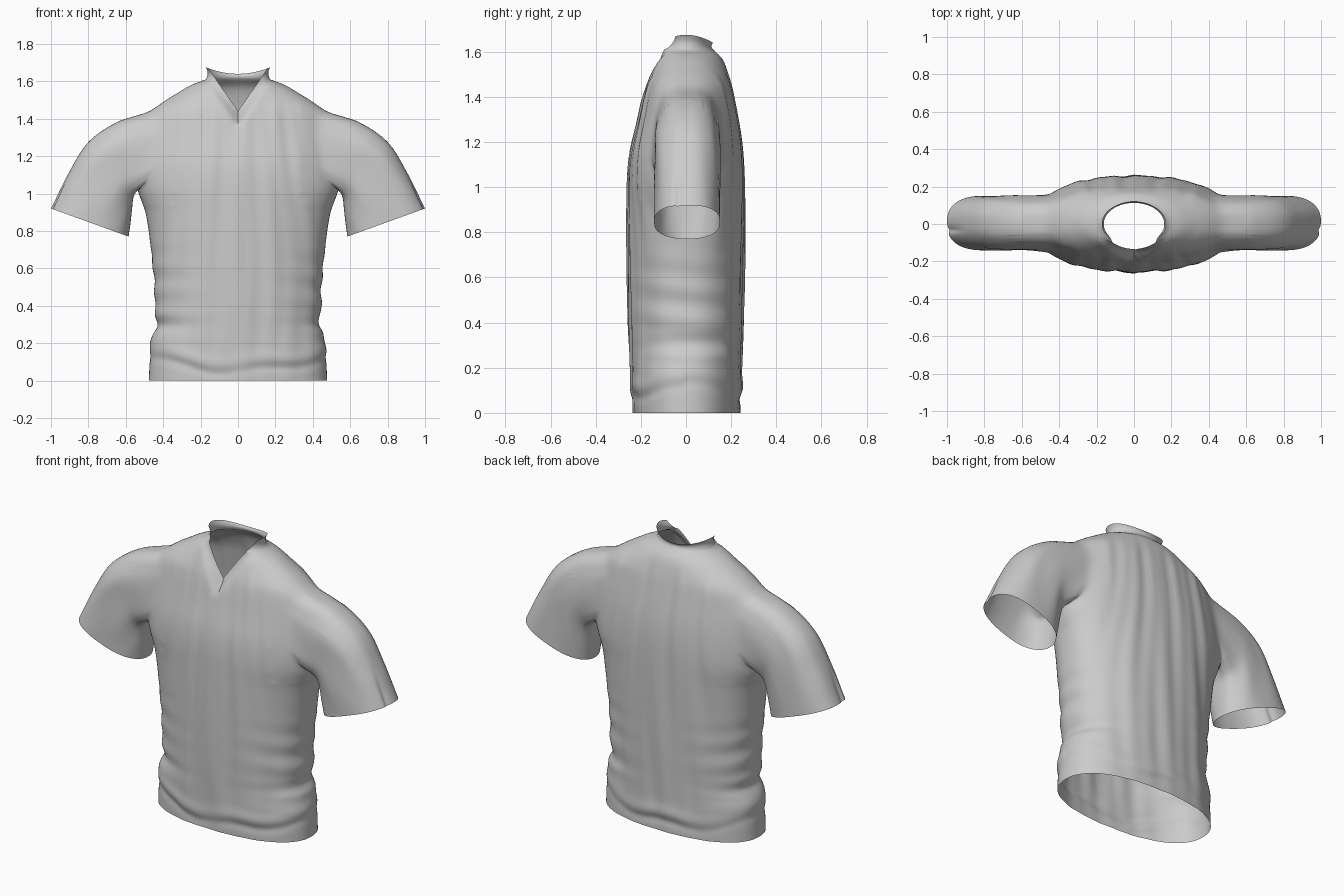
import bpy, bmesh, math
from mathutils import Vector

if "Cube" in bpy.data.objects:
    bpy.data.objects.remove(bpy.data.objects["Cube"])

COLS, ROWS, TOP = 160, 140, 1.61
V_BOTTOM, V_SLOPE = 1.44, 1.45

# profile tables: (height, value)
WIDTH = [(0, .477), (.1, .472), (.2, .465), (.25, .455), (.3, .43), (.36, .443), (.5, .446), (.7, .465),
         (.9, .495), (1.03, .54), (1.2, .53), (1.35, .50), (1.44, .465), (1.49, .40), (1.53, .335),
         (1.58, .25), (1.61, .172)]
FRONT = [(0, .235), (.2, .245), (.6, .256), (1.0, .256), (1.15, .245), (1.3, .212), (1.44, .18), (1.53, .15), (1.61, .125)]
BACK = [(0, .24), (.2, .245), (.6, .256), (1.0, .258), (1.2, .247), (1.4, .212), (1.5, .188), (1.57, .16), (1.61, .12)]
# sleeve outline seen from the front: (t, x, z)
SLEEVE_TOP = [(0, .465, 1.44), (.25, .64, 1.385), (.5, .80, 1.275), (.75, .905, 1.11), (1, 1.0, .92)]
SLEEVE_LOW = [(0, .54, 1.03), (.25, .56, .97), (.5, .567, .91), (.75, .575, .84), (1, .585, .77)]


def curve(table, t, k=1):
    """Smooth interpolation through a table of points."""
    n = len(table)
    i = max(j for j in range(n - 1) if table[j][0] <= t + 1e-9)
    a, b = table[i], table[i + 1]
    p, q = table[max(i - 1, 0)], table[min(i + 2, n - 1)]
    h = b[0] - a[0]
    u = (t - a[0]) / h
    m0 = (b[k] - p[k]) / (b[0] - p[0]) * h
    m1 = (q[k] - a[k]) / (q[0] - a[0]) * h
    return ((2*u**3 - 3*u**2 + 1) * a[k] + (u**3 - 2*u**2 + u) * m0
            + (3*u**2 - 2*u**3) * b[k] + (u**3 - u**2) * m1)


def smooth(lo, hi, v):
    u = min(max((v - lo) / (hi - lo), 0), 1)
    return u * u * (3 - 2 * u)


def power(v, e):
    return math.copysign(abs(v) ** e, v)


def bump(v, width):
    return math.exp(-(v / width) ** 2)


def folds(x, y, z, c, s):
    """Outward cloth displacement: drapes, side creases, hem roll, front seam."""
    fan = x * (1 + .45 * smooth(.5, 1.6, z))
    ph = 0 if y < 0 else 1.9
    drape = .0035 * math.sin(29 * fan + 1.8 * math.sin(2.3 * z + ph) + ph)
    drape += .0025 * math.sin(53 * fan - 2.2 * math.sin(1.9 * z) + 2 * ph)
    d = drape * s * s * (1 - smooth(1.4, 1.58, z)) * (.4 + .6 * smooth(0, .3, z))
    d += .004 * math.sin(46 * z + 5 * y + 3 * x) * c * c * smooth(.12, .25, z) * (1 - smooth(.5, .8, z))
    # rolled crease above the hem, strongest off centre
    crease = z - .05 - .32 * x * x - .015 * math.sin(13 * x + ph)
    side = .5 + .5 * math.sin(9 * abs(x) - .6 + ph)
    d += (.008 * bump(crease - .05, .04) - .007 * bump(crease, .025)) * (.35 + .65 * side)
    if y < 0:
        d += .006 * bump(x, .014) * smooth(.15, .4, z) * (1 - smooth(1.25, 1.35, z))
    return d


def torso_point(a, z):
    c, s = math.cos(a), math.sin(a)
    w, dep = curve(WIDTH, z), curve(FRONT if s < 0 else BACK, z)
    e = 2 / 2.3 + (1 - 2 / 2.3) * smooth(1.45, TOP, z)
    x, y = w * power(c, e), dep * power(s, e)
    n = Vector((x / w**2, y / dep**2)).normalized()
    d = folds(x, y, z, c, s)
    x, y = x + n.x * d, y + n.y * d
    # neck trim leans in toward the oval neck opening
    if s < 0 and abs(x) < .172:
        gap = V_BOTTOM + V_SLOPE * abs(x) - z
        lean = 1 - smooth(-.01, .10, gap)
        y += (-.132 * math.sqrt(1 - (x / .172) ** 2) - y) * lean
    return Vector((x, y, z))


bm = bmesh.new()
angles = [2 * math.pi * i / COLS for i in range(COLS)]

# torso rings, then the standing collar rings
rings = [[bm.verts.new(torso_point(a, TOP * r / ROWS)) for a in angles] for r in range(ROWS + 1)]
for k in range(1, 7):
    u = k / 6
    flare = 1 - .06 * math.sin(math.pi * u)
    rings.append([bm.verts.new((.172 * flare * math.cos(a), .12 * flare * math.sin(a),
                                TOP + u * (.03 + .035 * math.cos(a) ** 2))) for a in angles])


def in_armhole(r, i):
    off = abs(((i + .5) * 360 / COLS + 90) % 180 - 90) / 37
    up = abs(TOP * (r + .5) / ROWS - 1.235) / .205
    return off ** 2.8 + up ** 2.8 < 1


for r in range(len(rings) - 1):
    for i in range(COLS):
        if not in_armhole(r, i):
            j = (i + 1) % COLS
            bm.faces.new((rings[r][i], rings[r][j], rings[r + 1][j], rings[r + 1][i]))
bmesh.ops.delete(bm, geom=[v for v in bm.verts if not v.link_faces], context='VERTS')


# sleeves lofted from the armhole edge to the cuff
def sleeve_point(side, t, phi):
    tx, tz = curve(SLEEVE_TOP, t, 1), curve(SLEEVE_TOP, t, 2)
    lx, lz = curve(SLEEVE_LOW, t, 1), curve(SLEEVE_LOW, t, 2)
    e = .8 if math.sin(phi) > 0 else .95
    v, u = power(math.sin(phi), .8), power(math.cos(phi), e)
    ripple = .003 * math.sin(7 * phi + 5 * t) * math.sin(math.pi * t)
    # pressed crease along the outer edge near the cuff
    v -= .05 * bump(phi - 1.75, .1) * smooth(.7, 1, t)
    return Vector((side * ((tx + lx) / 2 + v * (tx - lx) / 2),
                   u * (.146 + ripple) + .005, (tz + lz) / 2 + v * (tz - lz) / 2))


STEPS = 36
for side in (-1, 1):
    edge = {v for e in bm.edges if e.is_boundary for v in e.verts
            if v.co.x * side > .2 and .9 < v.co.z < 1.5}
    loop = sorted(((math.atan2((v.co.z - 1.235) / .205, v.co.y / .147), v) for v in edge), key=lambda p: p[0])
    last = [v for _, v in loop]
    rest = [v.co - sleeve_point(side, 0, p) for p, v in loop]
    for k in range(1, STEPS + 1):
        t = k / STEPS
        fade = 1 - smooth(0, .4, t)
        ring = [bm.verts.new(sleeve_point(side, t, p) + off * fade) for (p, _), off in zip(loop, rest)]
        for i in range(len(ring)):
            j = (i + 1) % len(ring)
            bm.faces.new((last[i], last[j], ring[j], ring[i]))
        last = ring

# soften the armhole join
join = [v for v in bm.verts if .34 < abs(v.co.x) < .62 and .95 < v.co.z < 1.5 and not v.is_boundary]
for _ in range(14):
    bmesh.ops.smooth_vert(bm, verts=join, factor=.5, use_axis_x=True, use_axis_y=True, use_axis_z=True)

# V-neck opening cut into the front
for side in (-1, 1):
    part = [f for f in bm.faces if f.calc_center_median().y < 0 and f.calc_center_median().z > 1.3
            and 0 < f.calc_center_median().x * side < .3]
    geom = part + list({e for f in part for e in f.edges}) + list({v for f in part for v in f.verts})
    bmesh.ops.bisect_plane(bm, geom=geom, plane_co=(0, 0, V_BOTTOM), plane_no=(-V_SLOPE * side, 0, 1))
cut = []
for f in bm.faces:
    m = f.calc_center_median()
    if m.y < 0 and m.z > V_BOTTOM + V_SLOPE * abs(m.x):
        cut.append(f)
bmesh.ops.delete(bm, geom=cut, context='FACES')

bmesh.ops.recalc_face_normals(bm, faces=bm.faces[:])
mesh = bpy.data.meshes.new("shirt")
bm.to_mesh(mesh)
bm.free()
shirt = bpy.data.objects.new("shirt", mesh)
bpy.context.collection.objects.link(shirt)
bpy.context.view_layer.objects.active = shirt
shirt.select_set(True)
bpy.ops.object.shade_smooth_by_angle(angle=math.radians(50))
